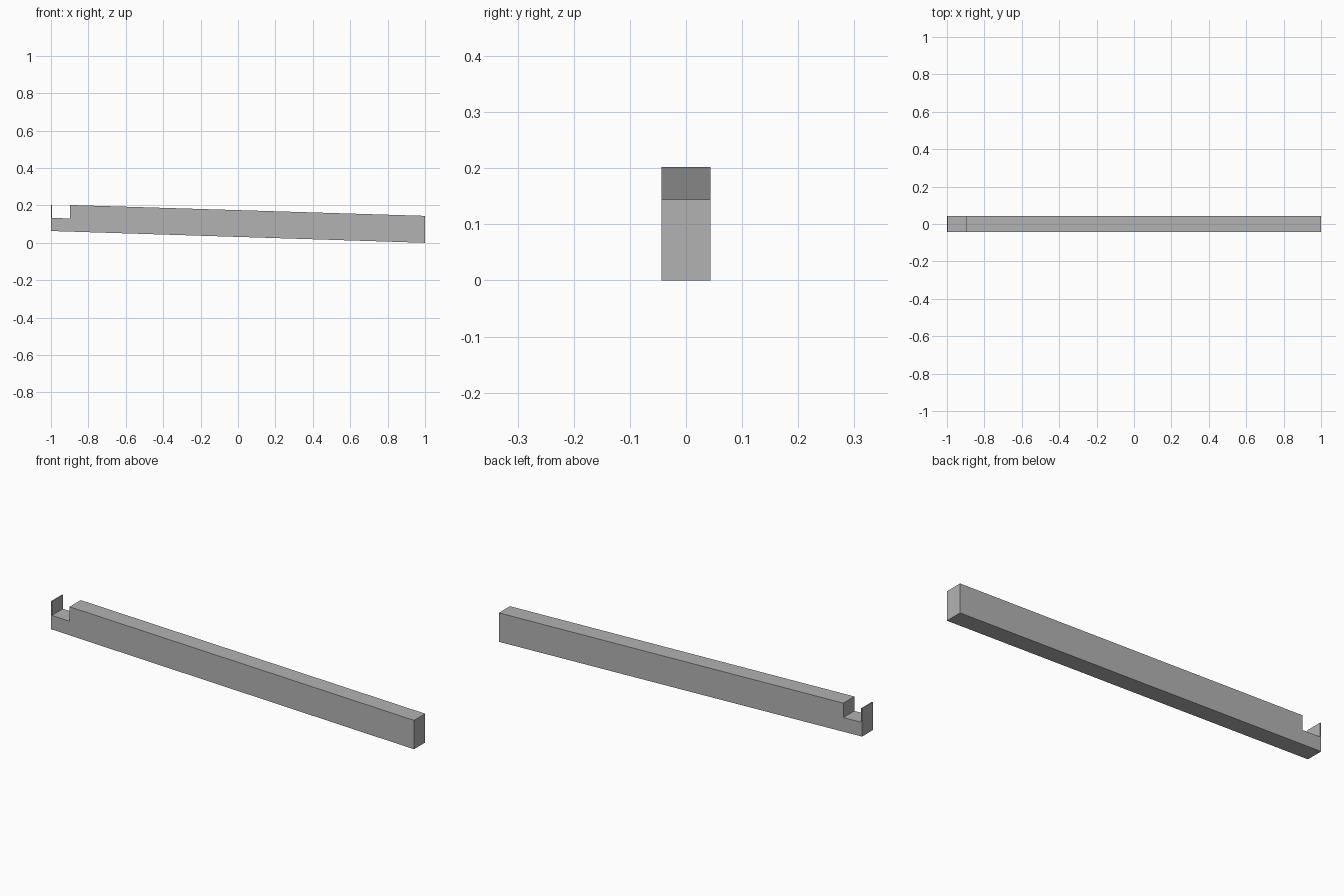
import bpy
import bmesh

if "Cube" in bpy.data.objects:
    bpy.data.objects.remove(bpy.data.objects["Cube"], do_unlink=True)

HALF_WIDTH = 0.0435

grey = bpy.data.materials.new("plain grey")
grey.use_nodes = True
colour = (0.45, 0.45, 0.45, 1)
grey.diffuse_color = colour
grey.node_tree.nodes["Principled BSDF"].inputs["Base Color"].default_value = colour


def extrude_profile(name, profile):
    """Extrude an x-z outline across the full width."""
    bm = bmesh.new()
    face = bm.faces.new([bm.verts.new((x, -HALF_WIDTH, z)) for x, z in profile])
    result = bmesh.ops.extrude_face_region(bm, geom=[face])
    moved = [v for v in result["geom"] if isinstance(v, bmesh.types.BMVert)]
    bmesh.ops.translate(bm, verts=moved, vec=(0, 2 * HALF_WIDTH, 0))
    bmesh.ops.recalc_face_normals(bm, faces=bm.faces)
    mesh = bpy.data.meshes.new(name)
    bm.to_mesh(mesh)
    bm.free()
    mesh.materials.append(grey)
    obj = bpy.data.objects.new(name, mesh)
    bpy.context.collection.objects.link(obj)
    return obj


# Sloping beam with a notch and a thin upright lip at the raised end
extrude_profile("notched_beam", [
    (-1, 0.063), (1, 0), (1, 0.144),
    (-0.897, 0.202), (-0.897, 0.13),
    (-0.994, 0.133), (-0.994, 0.202), (-1, 0.202),
])
